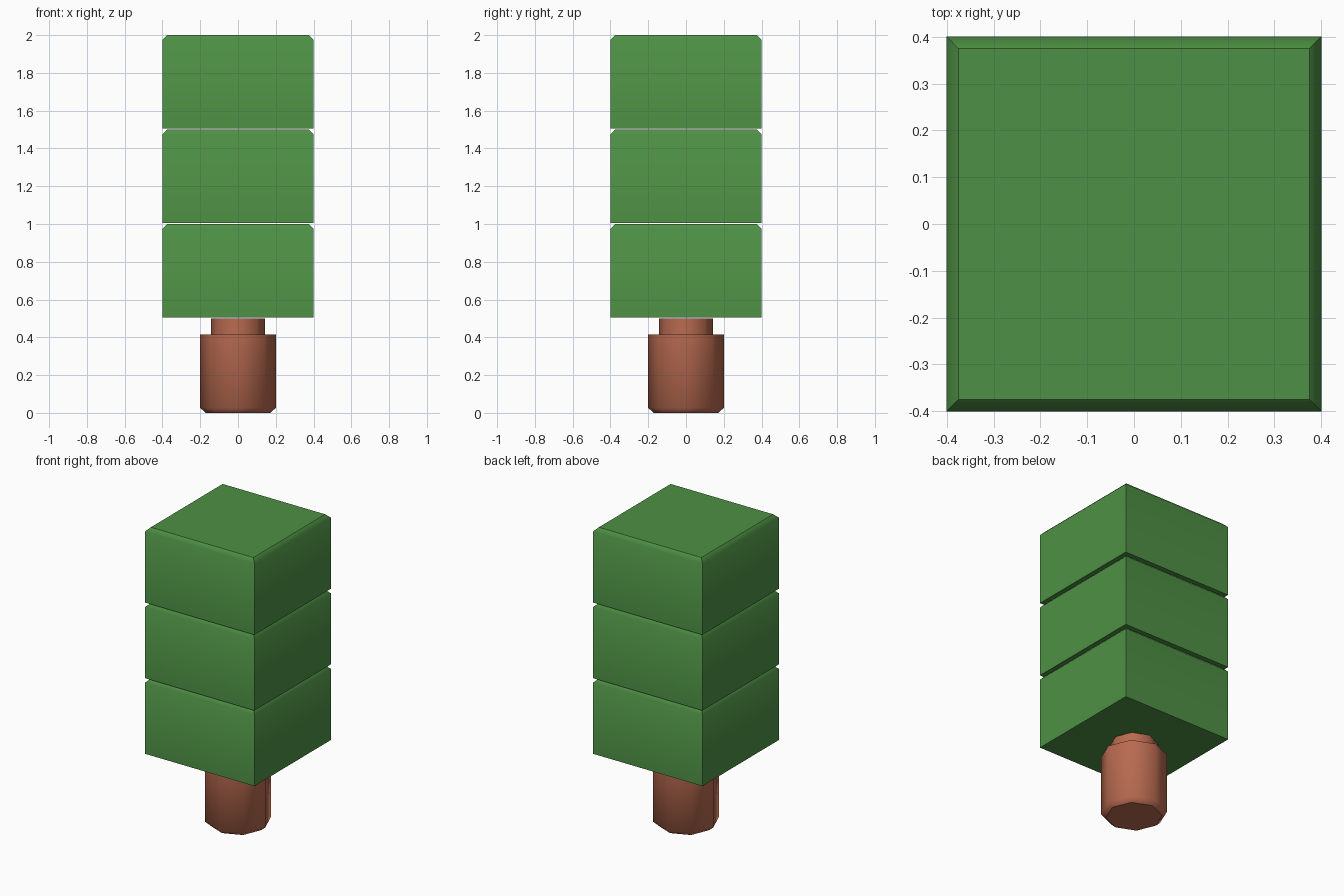
import bpy, bmesh, math

if "Cube" in bpy.data.objects:
    bpy.data.objects.remove(bpy.data.objects["Cube"])


def material(name, color):
    mat = bpy.data.materials.new(name)
    mat.diffuse_color = color
    mat.use_nodes = True
    mat.node_tree.nodes["Principled BSDF"].inputs["Base Color"].default_value = mat.diffuse_color
    return mat


def stacked_rings(name, sides, turn, rings, mat, sharp_sides):
    """Closed solid from rings of (corner radius, z, sharp edge loop)."""
    bm = bmesh.new()
    loops = []
    for radius, z, _ in rings:
        angles = [turn + 2 * math.pi * i / sides for i in range(sides)]
        loops.append([bm.verts.new((radius * math.cos(a), radius * math.sin(a), z)) for a in angles])
    bm.faces.new(loops[0][::-1])
    for low, high in zip(loops, loops[1:]):
        for i in range(sides):
            j = (i + 1) % sides
            bm.faces.new((low[i], low[j], high[j], high[i]))
            bm.edges.get((low[i], high[i])).smooth = not sharp_sides
    bm.faces.new(loops[-1])
    for loop, (_, _, sharp) in zip(loops, rings):
        for i in range(sides):
            bm.edges.get((loop[i], loop[(i + 1) % sides])).smooth = not sharp
    for face in bm.faces:
        face.smooth = True
    mesh = bpy.data.meshes.new(name)
    bm.to_mesh(mesh)
    bm.free()
    mesh.materials.append(mat)
    obj = bpy.data.objects.new(name, mesh)
    bpy.context.collection.objects.link(obj)
    return obj


bark = material("bark", (0.48, 0.145, 0.08, 1))
leaf = material("leaf", (0.076, 0.28, 0.058, 1))

# Octagonal trunk: chamfered foot, stepped neck
stacked_rings("trunk", 8, 0, [
    (0.17, 0.0, True),
    (0.20, 0.026, False),
    (0.20, 0.415, True),
    (0.143, 0.415, True),
    (0.143, 0.50, True),
], bark, False)

# Three foliage blocks, each with a chamfered top
diag = math.sqrt(2)
for i in range(3):
    top = 1.0 + 0.5 * i
    stacked_rings(f"foliage_block_{i + 1}", 4, math.pi / 4, [
        (0.40 * diag, top - 0.495, True),
        (0.40 * diag, top - 0.025, False),
        (0.375 * diag, top, True),
    ], leaf, True)
